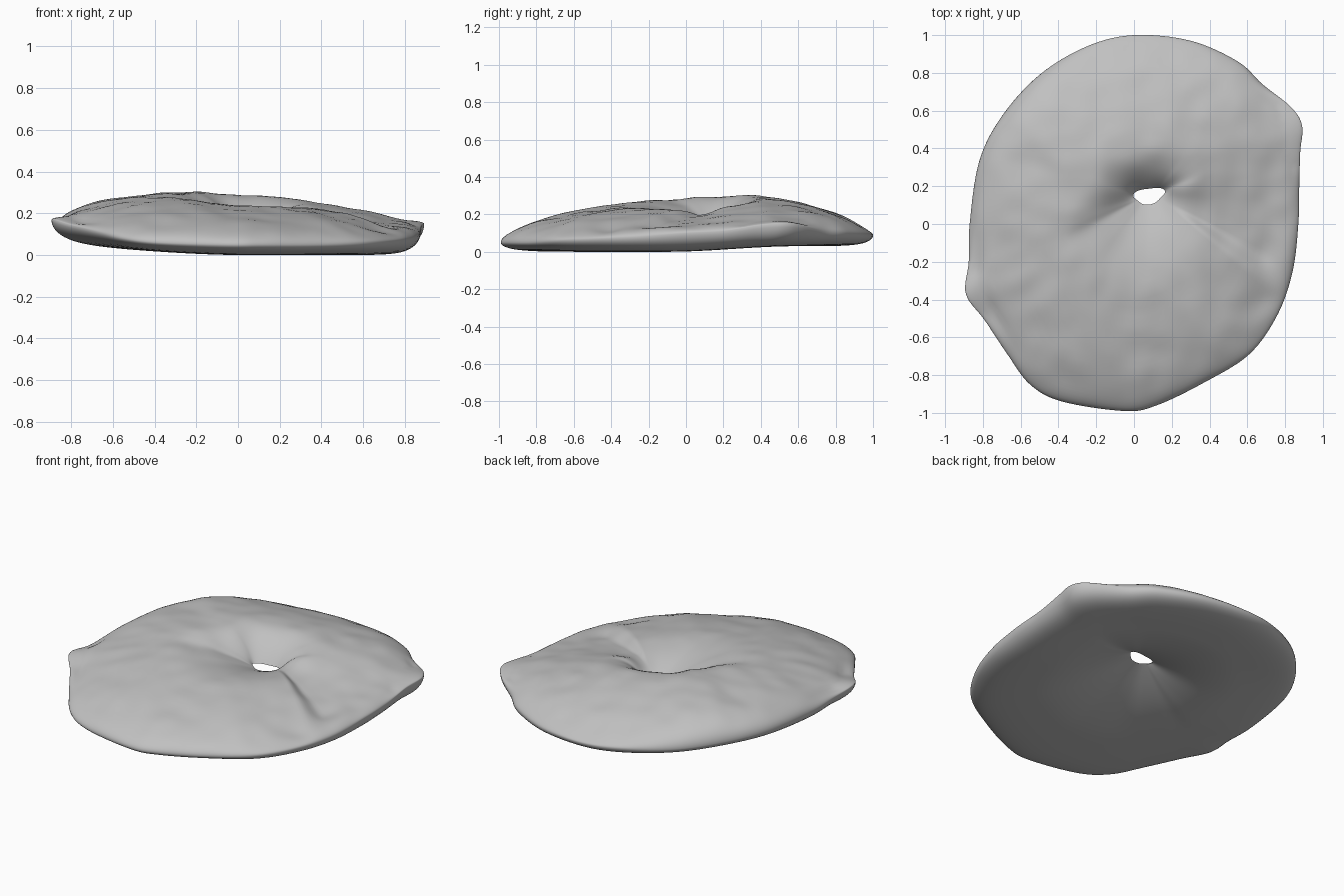
import bpy
import bmesh
import math
from mathutils import Vector, noise

cube = bpy.data.objects.get("Cube")
if cube:
    bpy.data.objects.remove(cube, do_unlink=True)

# Outer rim of the squashed ring: x, y and height of its widest line
RIM = [(.87, 0, .1), (.875, .2, .11), (.88, .38, .14), (.89, .52, .15), (.83, .62, .14),
       (.68, .74, .11), (.55, .86, .1), (.3, .97, .09), (0, 1, .09), (-.25, .94, .1),
       (-.5, .79, .11), (-.7, .57, .13), (-.82, .33, .14), (-.87, 0, .14), (-.875, -.2, .15),
       (-.89, -.37, .17), (-.79, -.51, .14), (-.67, -.69, .11), (-.55, -.85, .08),
       (-.38, -.94, .06), (-.05, -.99, .05), (.12, -.96, .05), (.37, -.84, .05),
       (.61, -.69, .06), (.76, -.48, .07), (.84, -.25, .08)]
HOLE = Vector((.08, .15, 0))
STEPS = 8         # samples between neighbouring rim points
ROWS = 36         # samples from the hole to the rim


def smooth(a, b, v):
    """Eased step from 0 at a to 1 at b."""
    v = min(max((v - a) / (b - a), 0), 1)
    return v * v * (3 - 2 * v)


def bump(x, y, cx, cy, size):
    return math.exp(-((x - cx) ** 2 + (y - cy) ** 2) / size ** 2)


def closed_curve(points):
    """Smooth closed curve through the points."""
    pts = [Vector(p) for p in points]
    n = len(pts)
    for i in range(n):
        a, b, c, d = (pts[(i + k) % n] for k in (-1, 0, 1, 2))
        for s in range(STEPS):
            t = s / STEPS
            yield (b * 2 + (c - a) * t + (a * 2 - b * 5 + c * 4 - d) * t ** 2
                   + (b * 3 - a - c * 3 + d) * t ** 3) / 2


def hole_edge(angle):
    """Small slanted, slightly pointed opening."""
    r = 1 + .12 * math.sin(3 * angle)
    x, y = .08 * r * math.cos(angle), .042 * r * math.sin(angle)
    return HOLE + Vector((x, y + .12 * x, .14))


def crown(x, y):
    """Upper skin: a low dome whose peak sits behind and left of the hole."""
    dx, dy = x + .25, y - .3
    drop_x = (.115 if dx > 0 else .18) * dx * dx
    drop_y = (.35 if dy > 0 else .1) * dy * dy
    z = .294 - (math.hypot(drop_x, drop_y) if dy > 0 else drop_x + drop_y)
    z += .01 * noise.noise(Vector((x * 3, y * 3, .4)))
    z += .008 * noise.noise(Vector((x * 8, y * 8, .9)))
    return z


def valley(x, y, angle, t):
    """Creased dip, sharp on one side, and the pinched fold at its end."""
    deg = math.degrees(angle)
    dip = smooth(-38, -27, deg) * (1 - smooth(-22, 38, deg))
    reach = smooth(.05, .35, t) * (1 - smooth(.75, 1, t))
    return .045 * dip * reach + .02 * bump(x, y, .68, -.4, .09)


def lip(x, y, t):
    """Groove behind the two pinched corners of the rim."""
    corner = bump(x, y, -.84, -.4, .25) + bump(x, y, .84, .52, .18)
    return .03 * corner * math.exp(-((t - .95) / .035) ** 2)


def top_height(p, angle, t, inner, outer):
    """Funnel up from the hole, steep behind it and gentle in front."""
    front = smooth(-.3, .6, -math.sin(angle))
    q = min(t / (.3 + .15 * front), 1)
    skin = crown(p.x, p.y) - valley(p.x, p.y, angle, t) - lip(p.x, p.y, t)
    edge = inner.z + (outer.z - inner.z) * smooth(.3, .9, t)
    rise = (1 - (1 - q) ** (2.2 - .6 * front)) * math.sqrt(max(1 - t ** 10, 0))
    return edge + max(skin - edge, .02) * rise


def bottom_height(p, t, inner, outer):
    """Underside, hollowed gently up towards the hole."""
    base = .075 * max(-p.x, 0) ** 1.6 + .03 * smooth(-.1, .6, p.y)
    hollow = max(1 - t / .58, 0) ** 1.7
    base += (inner.z - base) * hollow
    return base + (outer.z - base) * (1 - math.sqrt(max(1 - t ** 11, 0)))


# Dough ring: closed sections swept round the hole
bm = bmesh.new()
sections = []
for outer in closed_curve(RIM):
    angle = math.atan2(outer.y - HOLE.y, outer.x - HOLE.x)
    inner = hole_edge(angle)
    section = []
    for k in range(2 * ROWS):
        t = .5 - .5 * math.cos(math.pi * k / ROWS)
        p = inner.lerp(outer, t)
        if k <= ROWS:
            p.z = top_height(p, angle, t, inner, outer)
        else:
            p.z = bottom_height(p, t, inner, outer)
        section.append(bm.verts.new(p))
    sections.append(section)

for i, here in enumerate(sections):
    ahead = sections[(i + 1) % len(sections)]
    for k in range(2 * ROWS):
        j = (k + 1) % (2 * ROWS)
        bm.faces.new((here[k], here[j], ahead[j], ahead[k]))

# Rest the ring on the ground
low = min(v.co.z for v in bm.verts)
for v in bm.verts:
    v.co.z -= low
bmesh.ops.recalc_face_normals(bm, faces=bm.faces)

mesh = bpy.data.meshes.new("dough_ring")
bm.to_mesh(mesh)
bm.free()
ring = bpy.data.objects.new("dough_ring", mesh)
bpy.context.collection.objects.link(ring)

# Plain grey surface
grey = bpy.data.materials.new("plain_grey")
grey.use_nodes = True
colour = (.53, .53, .53, 1)
grey.diffuse_color = colour
grey.node_tree.nodes["Principled BSDF"].inputs["Base Color"].default_value = colour
mesh.materials.append(grey)

bpy.ops.object.select_all(action="DESELECT")
ring.select_set(True)
bpy.context.view_layer.objects.active = ring
bpy.ops.object.shade_smooth_by_angle(angle=math.radians(50))
